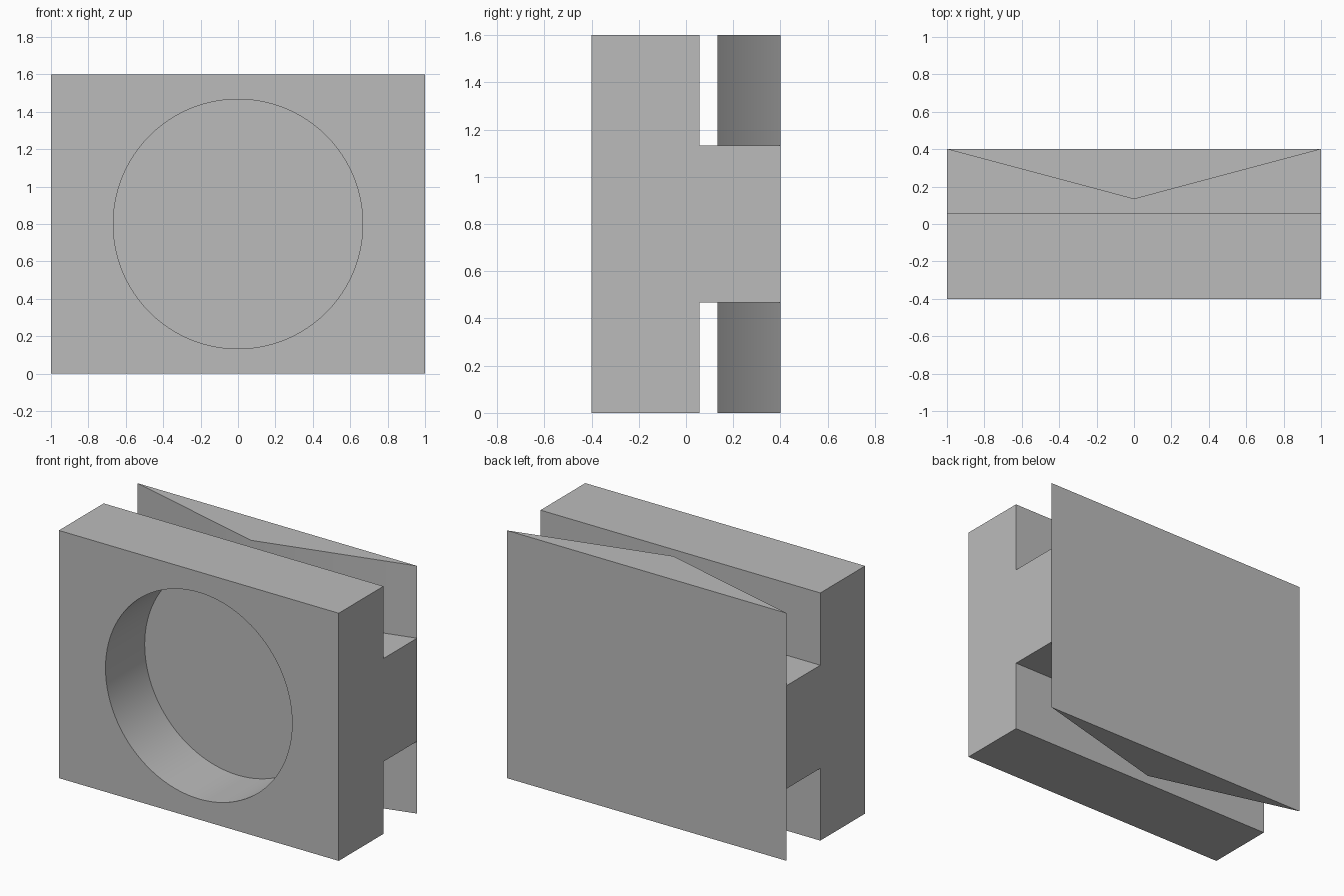
import bpy
import bmesh
from math import radians, pi

if "Cube" in bpy.data.objects:
    bpy.data.objects.remove(bpy.data.objects["Cube"], do_unlink=True)

HEIGHT, FRONT, BACK = 1.6, -0.4, 0.4
SLAB_BACK, RIDGE = 0.057, 0.133
RIB_LOW, RIB_HIGH = 0.467, 1.133
RADIUS, FLOOR = 0.667, 0.0

grey = bpy.data.materials.new("grey")
grey.use_nodes = True
grey.diffuse_color = (0.5, 0.5, 0.5, 1)
grey.node_tree.nodes["Principled BSDF"].inputs["Base Color"].default_value = grey.diffuse_color


def prism(name, outline, offset):
    """Extrude a closed outline of 3D points along an offset."""
    bm = bmesh.new()
    face = bm.faces.new([bm.verts.new(p) for p in outline])
    result = bmesh.ops.extrude_face_region(bm, geom=[face])
    moved = [g for g in result["geom"] if isinstance(g, bmesh.types.BMVert)]
    bmesh.ops.translate(bm, verts=moved, vec=offset)
    bmesh.ops.recalc_face_normals(bm, faces=bm.faces)
    mesh = bpy.data.meshes.new(name)
    bm.to_mesh(mesh)
    bm.free()
    mesh.materials.append(grey)
    obj = bpy.data.objects.new(name, mesh)
    bpy.context.collection.objects.link(obj)
    return obj


def combine(target, other, operation):
    """Apply a boolean and remove the helper."""
    mod = target.modifiers.new(operation, "BOOLEAN")
    mod.operation, mod.object, mod.solver = operation, other, "EXACT"
    bpy.ops.object.select_all(action="DESELECT")
    target.select_set(True)
    bpy.context.view_layer.objects.active = target
    bpy.ops.object.modifier_apply(modifier=mod.name)
    bpy.data.objects.remove(other, do_unlink=True)


# Front slab with a rib across the middle of its back
side = [(FRONT, 0), (SLAB_BACK, 0), (SLAB_BACK, RIB_LOW), (BACK, RIB_LOW),
        (BACK, RIB_HIGH), (SLAB_BACK, RIB_HIGH), (SLAB_BACK, HEIGHT), (FRONT, HEIGHT)]
body = prism("slotted_block", [(-1, y, z) for y, z in side], (2, 0, 0))

# Shallow wedge that forms the back plate
wedge = prism("back_wedge", [(-1, BACK, 0), (0, RIDGE, 0), (1, BACK, 0)], (0, 0, HEIGHT))
combine(body, wedge, "UNION")

# Round socket in the front
bpy.ops.mesh.primitive_cylinder_add(vertices=96, radius=RADIUS, depth=1,
                                    location=(0, FLOOR - 0.5, HEIGHT / 2),
                                    rotation=(pi / 2, 0, 0))
socket = bpy.context.object
socket.name = "socket_cutter"
socket.hide_render = True
socket.data.materials.append(grey)
combine(body, socket, "DIFFERENCE")

body.select_set(True)
bpy.context.view_layer.objects.active = body
bpy.ops.object.shade_smooth_by_angle(angle=radians(30))
